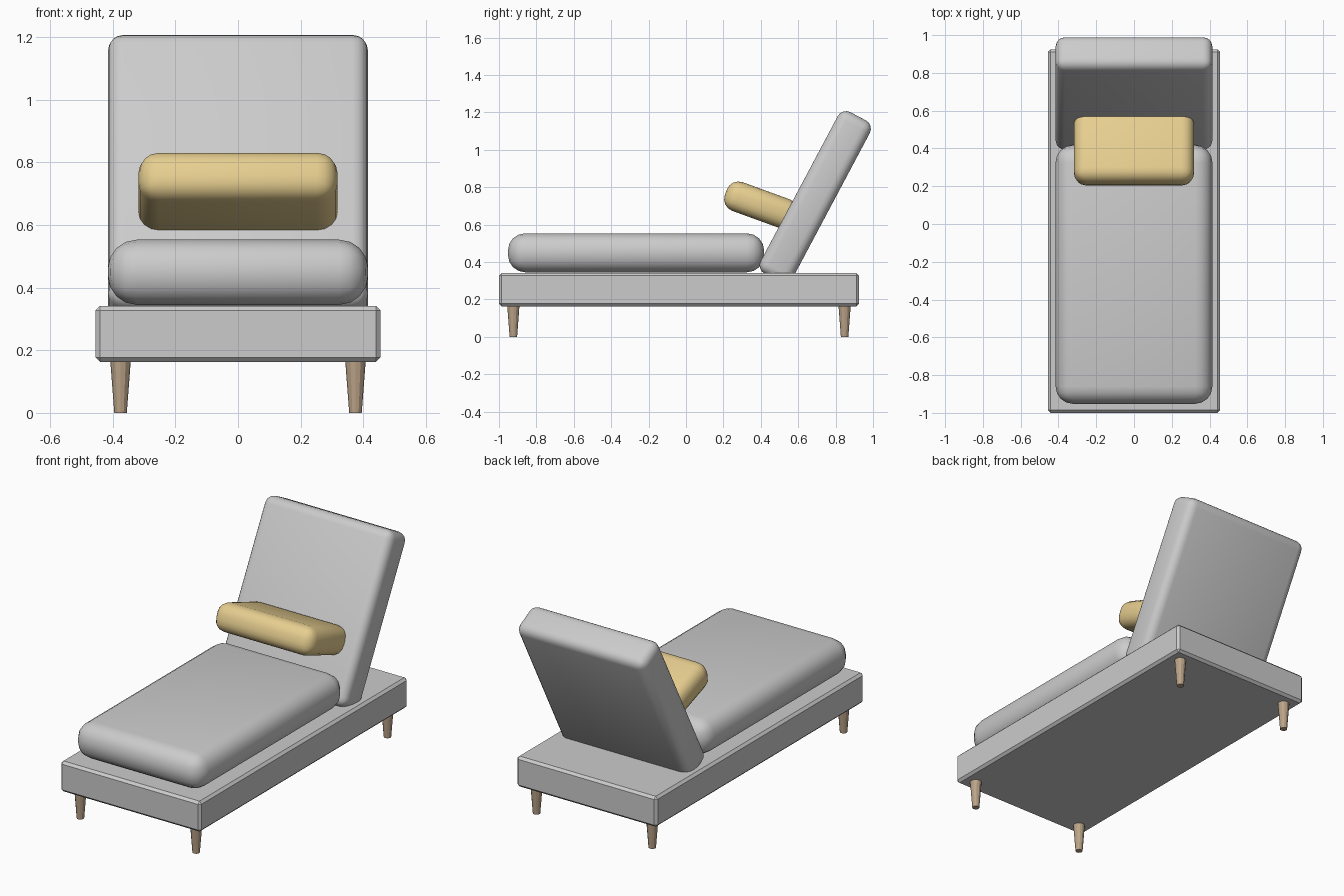
import bpy, bmesh
from math import radians
from mathutils import Matrix, Vector

if "Cube" in bpy.data.objects:
    bpy.data.objects.remove(bpy.data.objects["Cube"])


def paint(obj, name, rgb):
    mat = bpy.data.materials.get(name) or bpy.data.materials.new(name)
    mat.diffuse_color = (*rgb, 1)
    mat.use_nodes = True
    mat.node_tree.nodes["Principled BSDF"].inputs["Base Color"].default_value = mat.diffuse_color
    obj.data.materials.append(mat)


def finish(bm, name, smooth=False):
    for f in bm.faces:
        f.smooth = smooth
    mesh = bpy.data.meshes.new(name)
    bm.to_mesh(mesh)
    bm.free()
    obj = bpy.data.objects.new(name, mesh)
    bpy.context.collection.objects.link(obj)
    return obj


def rounded_box(name, size, loc, radius, segments, tilt=0, soft=False):
    """Bevelled box; soft ones are smooth with a centre tuft on the two largest faces."""
    bm = bmesh.new()
    bmesh.ops.create_cube(bm, size=1)
    bmesh.ops.scale(bm, vec=Vector(size), verts=bm.verts)
    bmesh.ops.bevel(bm, geom=bm.edges[:], offset=radius, segments=segments,
                    profile=0.5, affect='EDGES', clamp_overlap=True)
    if soft:
        big = sorted(bm.faces, key=lambda f: -f.calc_area())[:2]
        bmesh.ops.poke(bm, faces=big)
    obj = finish(bm, name, soft)
    obj.location = loc
    obj.rotation_euler.x = radians(tilt)
    return obj


# Platform base
rounded_box("base", (0.91, 1.925, 0.178), (0, -0.0375, 0.252), 0.014, 1)

# Cushions
rounded_box("seat_cushion", (0.83, 1.37, 0.208), (0, -0.267, 0.449), 0.092, 4, soft=True)
rounded_box("backrest", (0.83, 0.194, 0.978), (0, 0.691, 0.747), 0.05, 4, tilt=-28, soft=True)
pillow = rounded_box("pillow", (0.636, 0.40, 0.163), (0, 0.401, 0.704), 0.066, 4, tilt=-20, soft=True)
paint(pillow, "mustard_fabric", (0.80, 0.62, 0.28))

# Tapered legs
for row, y in (("front", -0.923), ("back", 0.848)):
    for side, x in (("left", -0.375), ("right", 0.375)):
        bm = bmesh.new()
        bmesh.ops.create_cone(bm, cap_ends=True, segments=12, radius1=0.02, radius2=0.033,
                              depth=0.17, matrix=Matrix.Translation((0, 0, 0.085)))
        leg = finish(bm, f"{row}_{side}_leg")
        leg.location = (x, y, 0)
        paint(leg, "wood", (0.50, 0.37, 0.25))
